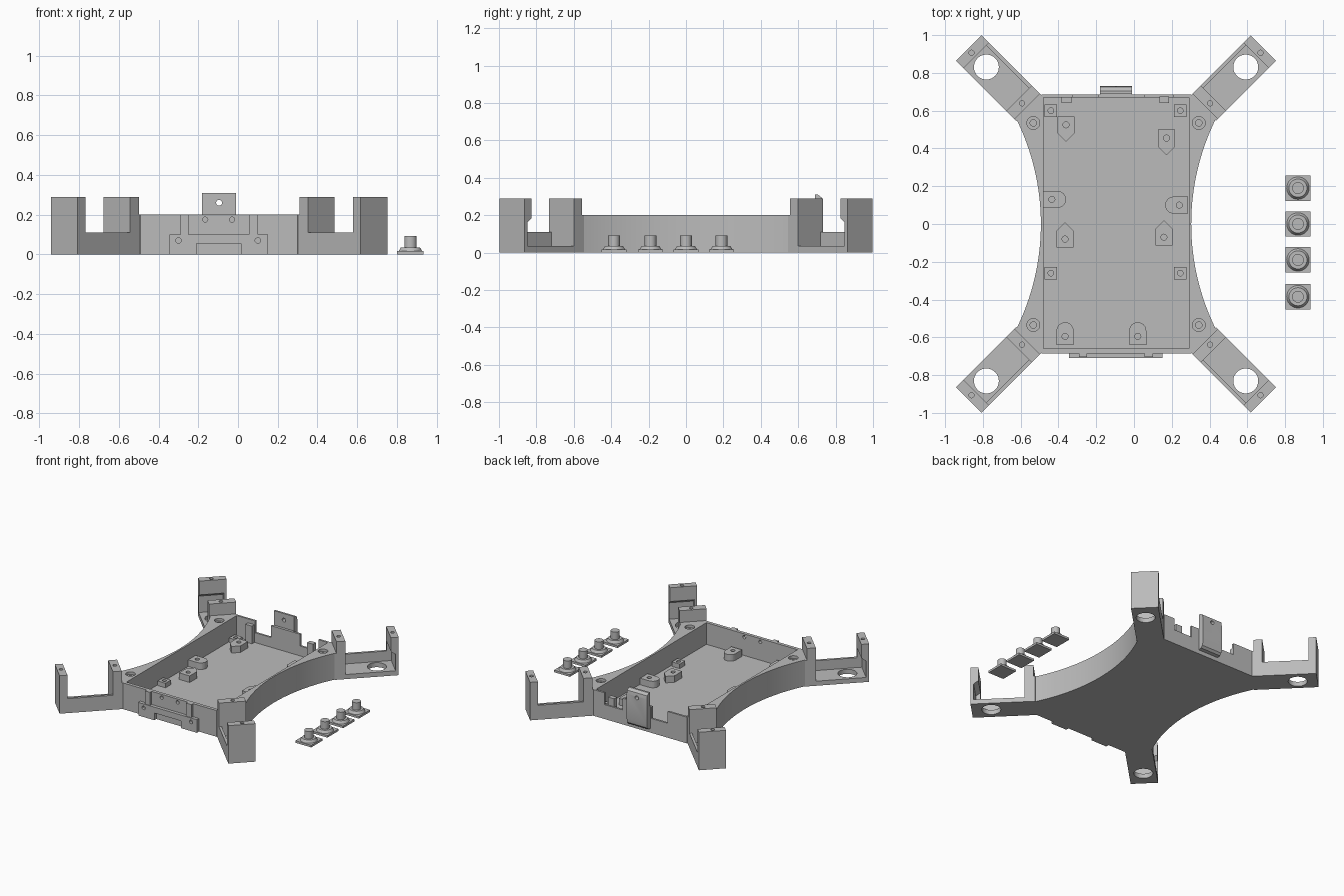
import bpy, bmesh
from math import sin, cos, pi, sqrt, asin

if "Cube" in bpy.data.objects:
    bpy.data.objects.remove(bpy.data.objects["Cube"], do_unlink=True)

CX = -0.095      # centre line of the tray
FLOOR = 0.035
WALL = 0.2

grey = bpy.data.materials.new("plain_grey")
grey.use_nodes = True
grey.diffuse_color = (0.5, 0.5, 0.5, 1)
grey.node_tree.nodes["Principled BSDF"].inputs["Base Color"].default_value = (0.5, 0.5, 0.5, 1)


def prism(name, pts, lo, hi, place=lambda a, b, c: (a, b, c)):
    """Extrude outline pts from lo to hi; place maps (a, b, depth) to x, y, z."""
    bm = bmesh.new()
    low = [bm.verts.new(place(a, b, lo)) for a, b in pts]
    top = [bm.verts.new(place(a, b, hi)) for a, b in pts]
    bm.faces.new(low)
    bm.faces.new(top)
    n = len(pts)
    for i in range(n):
        j = (i + 1) % n
        bm.faces.new((low[i], low[j], top[j], top[i]))
    bmesh.ops.recalc_face_normals(bm, faces=bm.faces)
    mesh = bpy.data.meshes.new(name)
    bm.to_mesh(mesh)
    bm.free()
    mesh.materials.append(grey)
    ob = bpy.data.objects.new(name, mesh)
    bpy.context.collection.objects.link(ob)
    return ob


def rect(x0, x1, y0, y1):
    return [(x0, y0), (x1, y0), (x1, y1), (x0, y1)]


def circle(x, y, r, n=32):
    return [(x + r * cos(2 * pi * i / n), y + r * sin(2 * pi * i / n)) for i in range(n)]


def box(name, x0, x1, y0, y1, z0, z1):
    return prism(name, rect(x0, x1, y0, y1), z0, z1)


def facing_y(a, b, c):
    return (a, c, b)


def facing_x(a, b, c):
    return (c, a, b)


def cut(ob, cutters):
    for c in cutters:
        c.hide_render = True
        mod = ob.modifiers.new("cut", "BOOLEAN")
        mod.operation = "DIFFERENCE"
        mod.solver = "EXACT"
        mod.object = c
        bpy.context.view_layer.objects.active = ob
        bpy.ops.object.modifier_apply(modifier=mod.name)
        bpy.data.objects.remove(c, do_unlink=True)


def smooth(ob):
    bpy.ops.object.select_all(action="DESELECT")
    ob.select_set(True)
    bpy.context.view_layer.objects.active = ob
    bpy.ops.object.shade_smooth_by_angle(angle=0.5)


# Tray body with concave sides
waist, flare, shoulder = 0.398, 0.53, 0.56
sag = flare - waist
radius = (shoulder ** 2 + sag ** 2) / (2 * sag)
sweep = asin(shoulder / radius)
side = [(0.395, -0.685)]
for i in range(33):
    a = sweep * (i / 16 - 1)
    side.append((waist + radius * (1 - cos(a)), radius * sin(a)))
side.append((0.395, 0.685))
outline = [(CX + x, y) for x, y in side] + [(CX - x, y) for x, y in reversed(side)]
tray = prism("tray", outline, 0, WALL)
cutters = [box("cavity", CX - 0.385, CX + 0.385, -0.66, 0.67, FLOOR, 0.3)]
for x0, x1 in ((-0.325, -0.19), (0.055, 0.21)):
    cutters.append(box("rear_notch", x0, x1, 0.65, 0.75, 0.11, 0.3))
for sx in (-1, 1):
    for sy in (-1, 1):
        x, y = CX + sx * 0.438, sy * 0.535
        cutters.append(prism("bore", circle(x, y, 0.017), 0.08, 0.3))
        cutters.append(prism("counterbore", circle(x, y, 0.034), 0.18, 0.3))
for x in (-0.165, -0.03):
    cutters.append(prism("wall_hole", circle(x, 0.175, 0.013, 16), -0.75, -0.64, facing_y))
cut(tray, cutters)
smooth(tray)

# Arms with motor pockets and end posts
pocket_profile = [(0.76, 0), (1.21, 0), (1.21, 0.29), (1.155, 0.29), (1.155, 0.185),
                  (1.188, 0.16), (1.188, FLOOR), (0.835, FLOOR), (0.835, 0.29),
                  (0.773, 0.29), (0.773, WALL), (0.76, WALL)]
wall_profile = [(0.76, 0), (1.21, 0), (1.21, 0.29), (1.155, 0.29), (1.155, 0.11),
                (0.835, 0.11), (0.835, 0.29), (0.773, 0.29), (0.773, WALL), (0.76, WALL)]
for sx, xname in ((-1, "right"), (1, "left")):
    for sy, yname in ((-1, "front"), (1, "rear")):
        def on_arm(u, v, z):
            return (CX + sx * (u - v) / sqrt(2), sy * (u + v) / sqrt(2), z)

        def along_arm(u, z, v):
            return on_arm(u, v, z)

        label = yname + "_" + xname
        arm = prism(label + "_arm", pocket_profile, 0.012, 0.183, along_arm)
        holes = [prism("motor_hole", circle(1.073, 0.102, 0.066, 40), -0.1, 0.1, on_arm)]
        for u in (0.804, 1.182):
            holes.append(prism("post_hole", circle(u, 0.1, 0.014, 16), 0.22, 0.4, on_arm))
        cut(arm, holes)
        smooth(arm)
        prism(label + "_arm_wall", wall_profile, 0.183, 0.202, along_arm)

# Front bracket plate
bracket = box("front_bracket", -0.345, 0.15, -0.71, -0.68, 0, 0.1)
cutters = [box("slot", -0.21, 0.015, -0.8, -0.686, -0.1, 0.055)]
for x in (-0.3, 0.1):
    cutters.append(prism("bracket_hole", circle(x, 0.07, 0.014, 16), -0.75, -0.69, facing_y))
cut(bracket, cutters)
for x0, x1 in ((-0.29, -0.25), (0.055, 0.1)):
    box("front_bracket_column", x0, x1, -0.705, -0.68, 0.1, WALL)

# Rear clip with rounded ends
clip_profile = [(0.68, 0.03), (0.71, 0.035), (0.725, 0.05), (0.73, 0.08), (0.73, 0.27),
                (0.725, 0.295), (0.705, 0.31), (0.69, 0.31), (0.69, 0.2), (0.68, 0.2)]
clip = prism("rear_clip", clip_profile, -0.18, -0.01, facing_x)
cut(clip, [prism("clip_hole", circle(CX, 0.26, 0.015, 20), 0.6, 0.8, facing_y)])
smooth(clip)
for x0, x1 in ((-0.385, -0.33), (0.135, 0.185)):
    box("rear_stop", x0, x1, 0.64, 0.675, FLOOR, 0.17)

# Board standoffs: square block with a pointed or rounded end on one side
H = 0.045


def standoff(x, y, dx, dy, pointed):
    def place(a, b, c):
        return (x + a * dx + b * dy, y + a * dy - b * dx, c)
    if pointed:
        end = [(H, H), (2 * H, 0), (H, -H)]
    else:
        end = [(0.03 + H * cos(t * pi / 12), H * sin(t * pi / 12)) for t in range(6, -7, -1)]
    ob = prism("standoff", [(-H, -H), (-H, H)] + end, FLOOR - 0.005, 0.085, place)
    cut(ob, [prism("standoff_hole", circle(x, y, 0.016, 16), 0.05, 0.2)])


for x, y, dx, dy, pointed in ((-0.36, 0.525, 0, -1, True), (0.172, 0.455, 0, -1, True),
                              (-0.365, -0.08, 0, 1, True), (0.158, -0.07, 0, 1, True),
                              (-0.435, 0.13, 1, 0, False), (0.24, 0.1, -1, 0, False),
                              (-0.365, -0.595, 0, 1, False), (0.02, -0.595, 0, 1, False)):
    standoff(x, y, dx, dy, pointed)
for x in (-0.44, 0.245):
    for y in (0.6, -0.26):
        ob = box("corner_standoff", x - 0.033, x + 0.033, y - 0.033, y + 0.033, 0.03, 0.07)
        cut(ob, [prism("corner_hole", circle(x, y, 0.015, 16), 0.05, 0.2)])

# Loose pegs beside the frame
for y in (0.19, 0.0, -0.19, -0.385):
    x = 0.868
    box("peg_base", x - 0.067, x + 0.067, y - 0.067, y + 0.067, 0, 0.016)
    bpy.ops.mesh.primitive_cone_add(vertices=32, radius1=0.06, radius2=0.048, depth=0.02,
                                    location=(x, y, 0.025))
    flange = bpy.context.object
    flange.name = "peg_flange"
    flange.data.materials.append(grey)
    smooth(flange)
    smooth(prism("peg_pin", circle(x, y, 0.031), 0.02, 0.092))
